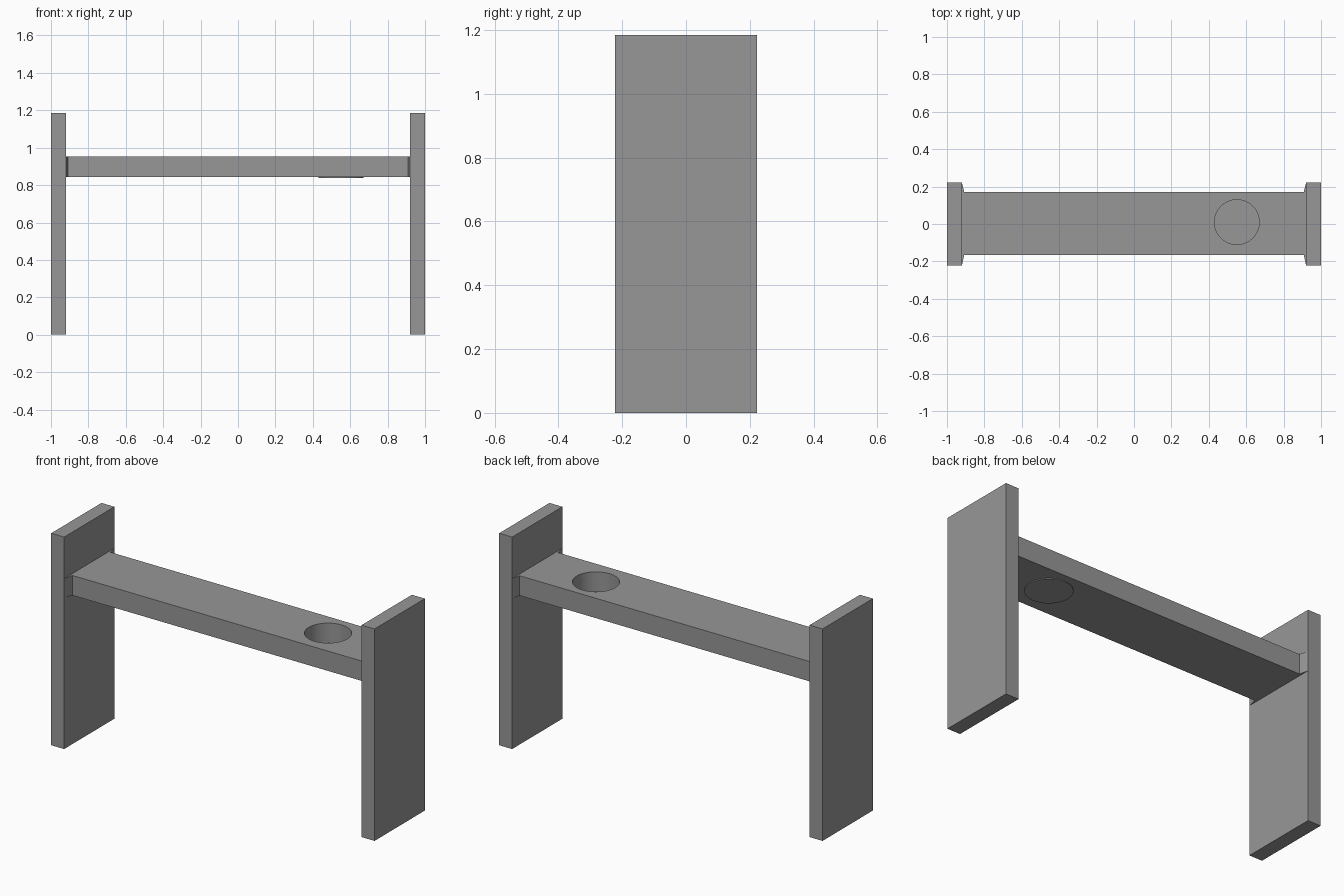
import bpy, bmesh, math

cube = bpy.data.objects.get("Cube")
if cube:
    bpy.data.objects.remove(cube, do_unlink=True)

grey = bpy.data.materials.new("plain_grey")
grey.use_nodes = True
COLOUR = (0.31, 0.31, 0.31, 1)
grey.diffuse_color = COLOUR
grey.node_tree.nodes["Principled BSDF"].inputs["Base Color"].default_value = COLOUR

LEG_HALF_DEPTH = 0.222
LEG_HEIGHT = 1.185
LEG_INNER = 0.92
BEAM_BOTTOM, BEAM_TOP = 0.842, 0.953


def prism(name, outline, bottom, top):
    """Extrude a flat outline from bottom to top."""
    bm = bmesh.new()
    face = bm.faces.new([bm.verts.new((x, y, bottom)) for x, y in outline])
    new = bmesh.ops.extrude_face_region(bm, geom=[face])["geom"]
    bmesh.ops.translate(bm, vec=(0, 0, top - bottom),
                        verts=[v for v in new if isinstance(v, bmesh.types.BMVert)])
    bmesh.ops.recalc_face_normals(bm, faces=bm.faces)
    mesh = bpy.data.meshes.new(name)
    bm.to_mesh(mesh)
    bm.free()
    mesh.materials.append(grey)
    obj = bpy.data.objects.new(name, mesh)
    bpy.context.collection.objects.link(obj)
    return obj


def circle(cx, cy, radius, sides=32):
    steps = [math.tau * i / sides for i in range(sides)]
    return [(cx + radius * math.cos(a), cy + radius * math.sin(a)) for a in steps]


# Two upright end panels
for name, side in (("left_panel", 1), ("right_panel", -1)):
    inner, outer = side * LEG_INNER, side
    d = LEG_HALF_DEPTH
    prism(name, [(inner, -d), (outer, -d), (outer, d), (inner, d)], 0, LEG_HEIGHT)

# Cross beam, flaring out to the full panel depth at both ends
half = [(LEG_INNER, -LEG_HALF_DEPTH), (LEG_INNER, LEG_HALF_DEPTH), (0.908, 0.172)]
corner = (0.908, -0.167)
outline = [corner] + half + [(-x, y) for x, y in reversed([corner] + half)]
beam = prism("cross_beam", outline, BEAM_BOTTOM, BEAM_TOP)

# Round cup hole through the beam
HOLE = (0.55, 0.01, 0.12)
cutter = prism("hole_cutter", circle(*HOLE), BEAM_BOTTOM - 0.1, BEAM_TOP + 0.1)
cut = beam.modifiers.new("cup_hole", "BOOLEAN")
cut.object = cutter
cut.solver = "EXACT"
bpy.context.view_layer.objects.active = beam
beam.select_set(True)
bpy.ops.object.modifier_apply(modifier=cut.name)
bpy.data.objects.remove(cutter, do_unlink=True)
bpy.ops.object.shade_smooth_by_angle(angle=math.radians(30))

# Thin floor closing the hole
prism("hole_floor", circle(*HOLE), BEAM_BOTTOM - 0.004, BEAM_BOTTOM + 0.001)
